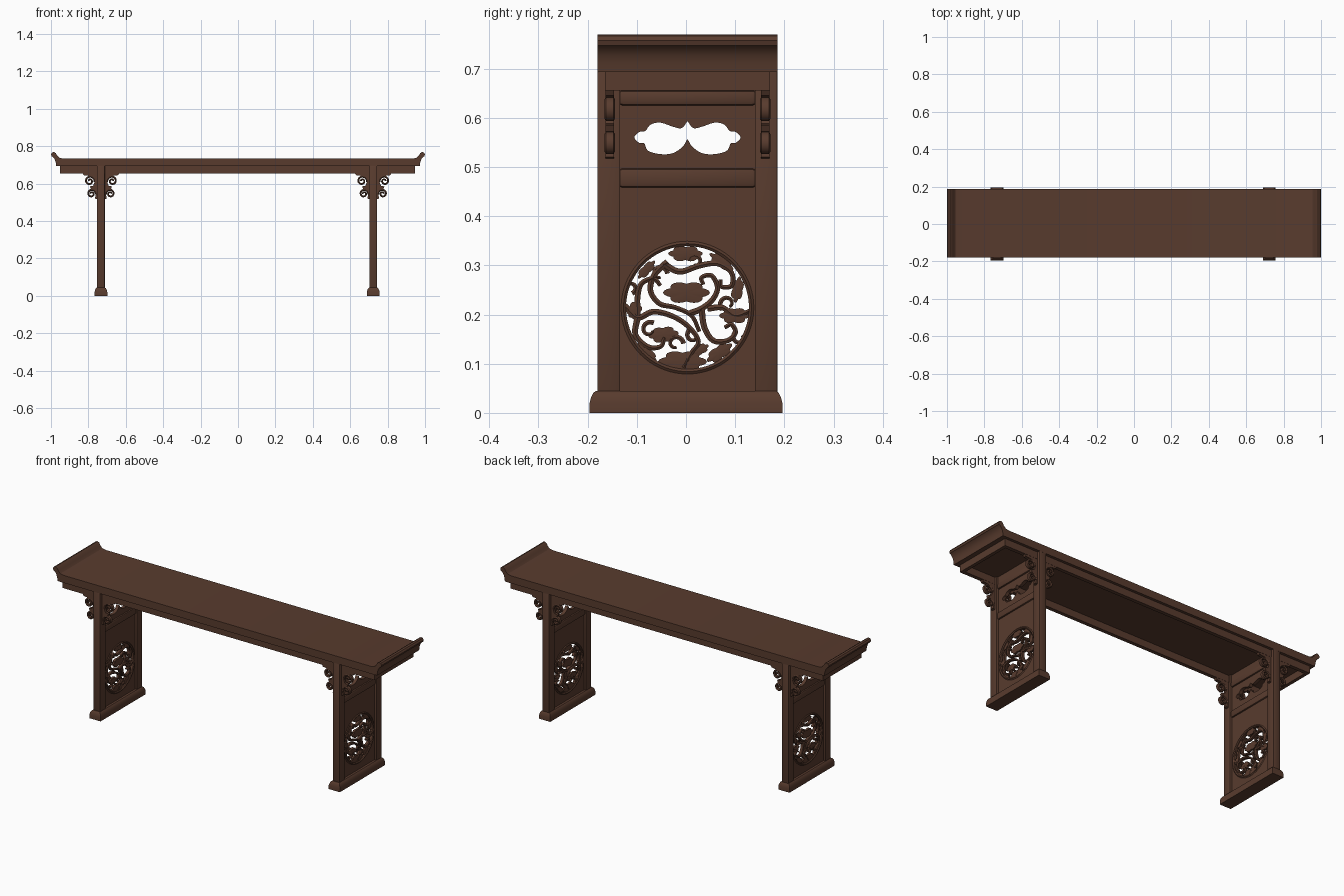
import bpy, bmesh, math
from mathutils import Vector

if "Cube" in bpy.data.objects:
    bpy.data.objects.remove(bpy.data.objects["Cube"])

wood = bpy.data.materials.new("dark_brown_wood")
wood.diffuse_color = (0.098, 0.044, 0.027, 1)
wood.use_nodes = True
wood.node_tree.nodes["Principled BSDF"].inputs["Base Color"].default_value = wood.diffuse_color
Y0 = 0.003                                   # the table sits slightly off the feet centre
H = math.pi / 2
FRONT, SIDE = (H, 0, 0), (H, 0, H)           # drawing planes: x-z and y-z


def link(name, bm, rot=(0, 0, 0), loc=(0, 0, 0)):
    bmesh.ops.remove_doubles(bm, verts=bm.verts, dist=1e-5)
    bmesh.ops.recalc_face_normals(bm, faces=bm.faces)
    me = bpy.data.meshes.new(name)
    bm.to_mesh(me)
    bm.free()
    me.materials.clear()
    me.materials.append(wood)
    ob = bpy.data.objects.new(name, me)
    ob.rotation_euler, ob.location = rot, loc
    bpy.context.collection.objects.link(ob)
    return ob


def box(name, lo, hi, bevel=0.0):
    bm = bmesh.new()
    bmesh.ops.create_cube(bm, size=1)
    for v in bm.verts:
        v.co = Vector([(a + b) / 2 + c * (b - a) for a, b, c in zip(lo, hi, v.co)])
    if bevel:
        bmesh.ops.bevel(bm, geom=bm.edges[:], offset=bevel, segments=2, profile=0.5, affect='EDGES')
    return link(name, bm)


def plate(name, outlines, half, rot, loc):
    """Flat board from outlines (later ones are holes), extruded both ways."""
    cu = bpy.data.curves.new(name, 'CURVE')
    cu.dimensions, cu.fill_mode, cu.extrude = '2D', 'BOTH', half
    for pts in outlines:
        sp = cu.splines.new('POLY')
        sp.points.add(len(pts) - 1)
        for p, (u, v) in zip(sp.points, pts):
            p.co = (u, v, 0, 1)
        sp.use_cyclic_u = True
    tmp = bpy.data.objects.new("tmp", cu)
    bpy.context.collection.objects.link(tmp)
    me = bpy.data.meshes.new_from_object(tmp.evaluated_get(bpy.context.evaluated_depsgraph_get()))
    bm = bmesh.new()
    bm.from_mesh(me)
    bpy.data.objects.remove(tmp)
    return link(name, bm, rot, loc)


def smooth(pts, n=6):
    """Catmull-Rom through the points."""
    p = [Vector(q) for q in pts]
    p = [2 * p[0] - p[1]] + p + [2 * p[-1] - p[-2]]
    out = []
    for i in range(1, len(p) - 2):
        a, b, c, d = p[i - 1:i + 3]
        for k in range(n):
            t = k / n
            out.append(0.5 * (2 * b + (c - a) * t + (2 * a - 5 * b + 4 * c - d) * t * t
                              + (3 * b - a - 3 * c + d) * t ** 3))
    return out + [p[-2]]


def spiral(cx, cy, r0, r1, a0, sweep, n=30):
    return [Vector((cx + (r0 + (r1 - r0) * i / n) * math.cos(a0 + sweep * i / n),
                    cy + (r0 + (r1 - r0) * i / n) * math.sin(a0 + sweep * i / n))) for i in range(n + 1)]


def ribbon(bm, pts, w0, w1, d):
    """Carved strip with a ridged face and tapering width."""
    rows, last = [], len(pts) - 1
    for i, p in enumerate(pts):
        t = (pts[min(i + 1, last)] - pts[max(i - 1, 0)]).normalized()
        nrm = Vector((-t.y, t.x)) * (w0 + (w1 - w0) * i / last)
        rows.append([bm.verts.new((p.x + nrm.x * s, p.y + nrm.y * s, z * d)) for s, z in
                     ((-1, -.7), (0, -1), (1, -.7), (1, .7), (0, 1), (-1, .7))])
    for a, b in zip(rows, rows[1:]):
        for k in range(6):
            bm.faces.new((a[k], a[k - 1], b[k - 1], b[k]))
    bm.faces.new(rows[0])
    bm.faces.new(rows[-1])


def leaf(bm, cx, cy, rx, ry, rot, d):
    """Lobed leaf with a domed face."""
    n, edge = 36, []
    for i in range(n):
        a = 2 * math.pi * i / n
        r = 0.8 + 0.22 * abs(math.sin(3 * a + H))
        u, v = rx * r * math.cos(a), ry * r * math.sin(a)
        x, y = cx + u * math.cos(rot) - v * math.sin(rot), cy + u * math.sin(rot) + v * math.cos(rot)
        edge.append([bm.verts.new((x, y, z)) for z in (-.7 * d, .7 * d)])
    mid = [bm.verts.new((cx, cy, z)) for z in (-d, d)]
    for a, b in zip(edge, edge[1:] + edge[:1]):
        bm.faces.new((a[0], b[0], b[1], a[1]))
        bm.faces.new((mid[0], a[0], b[0]))
        bm.faces.new((mid[1], a[1], b[1]))


# table top with upturned rolled ends
end = [(.935, .734), (.955, .738), (.967, .750), (.974, .763), (.984, .769), (.994, .766), (1, .757),
       (.997, .747), (.987, .740), (.979, .728), (.974, .712), (.972, .693)]
plate("table_top", [end + [(-x, z) for x, z in reversed(end)]], .183, FRONT, (0, Y0, 0))

# apron: long boards and end boards
for s, n in ((-1, "front"), (1, "back")):
    y = Y0 + s * .158
    box(n + "_apron", (-.953, y - .010, .655), (.947, y + .010, .694))
for x, n in ((-.953, "left"), (.929, "right")):
    box(n + "_end_apron", (x, Y0 - .15, .655), (x + .018, Y0 + .15, .694))

# outlines used on both leg frames
half = smooth([(0, .593), (.012, .579), (.03, .582), (.055, .590), (.075, .586), (.086, .573), (.098, .571),
               (.108, .560), (.098, .549), (.088, .548), (.08, .533), (.055, .526), (.03, .528),
               (.01, .541), (0, .557)])
cloud = [(p.x, p.y) for p in half] + [(-p.x, p.y) for p in reversed(half[1:-1])]
CZ, PX = .214, 1 / 492                        # roundel centre height, drawing unit
circle = [(.131 * math.cos(a * math.pi / 36), CZ + .131 * math.sin(a * math.pi / 36)) for a in range(72)]

# roundel stems, leaves and tendrils, in drawing units from the roundel centre
stems = [[(-63, 2), (-50, -10), (-34, -4), (-14, -9), (2, -20), (11, -34), (4, -45), (-4, -60)],
         [(-20, 46), (-33, 33), (-37, 17), (-28, 4), (-12, 0), (4, -8), (12, -24)],
         [(-24, 44), (-8, 36), (12, 42), (30, 44), (44, 35), (44, 22), (34, 21), (33, 28)],
         [(2, -6), (14, -1), (25, 8), (30, 20), (24, 32), (14, 30), (16, 23)],
         [(14, -1), (17, -20), (26, -33), (40, -33), (48, -25), (44, -17), (37, -20)],
         [(-50, -10), (-52, -27), (-40, -39), (-27, -39), (-23, -30)],
         [(-50, -8), (-50, 10), (-46, 24), (-34, 29), (-27, 22)],
         [(20, -1), (35, 0), (48, -8), (65, -2)]]
leaves = [(-2, 54, 17, 8, 0), (-1, 15, 23, 11, 0), (-24, -27, 15, 8, .1), (47, -8, 15, 8, 0),
          (-5, -54, 24, 11, 0), (34, 46, 14, 6, -.6), (32, -45, 15, 7, .6), (-53, -2, 9, 7, 1),
          (-40, -45, 13, 5, -.8), (50, 18, 13, 6, 1.4), (-41, 38, 12, 5, .8), (13, -42, 9, 5, .5)]
curls = [(-28, 34, 8, 0, 5), (8, 46, 7, 3, -5), (-38, -22, 8, 1, 5), (6, -28, 7, 2, 4.5),
         (40, 4, 8, 4, -5), (-12, -36, 8, 0, 5), (52, -30, 7, 2, 5), (-57, 20, 6, 5, 4.5)]

for lx, side in ((-.733, "left"), (.723, "right")):
    # stepped, rounded foot
    bm = bmesh.new()
    rings = []
    for z, i in ((0, 0), (.020, 0), (.032, .003), (.040, .007), (.044, .012)):
        rings.append([bm.verts.new((lx + sx * (.034 - i), sy * (.196 - i), z))
                      for sx, sy in ((-1, -1), (1, -1), (1, 1), (-1, 1))])
    for a, b in zip(rings, rings[1:]):
        for k in range(4):
            bm.faces.new((a[k - 1], a[k], b[k], b[k - 1]))
    bm.faces.new(rings[0])
    bm.faces.new(rings[-1])
    link(side + "_foot", bm)

    # posts and rails
    for s, n in ((-1, "front"), (1, "back")):
        y = Y0 + s * .160
        box(f"{side}_{n}_post", (lx - .021, y - .023, .04), (lx + .021, y + .023, .694), .002)
    for z0, z1, n in ((.625, .656, "upper"), (.458, .497, "middle")):
        box(f"{side}_{n}_rail", (lx - .017, Y0 - .14, z0), (lx + .017, Y0 + .14, z1), .008)
    box(side + "_top_bearer", (lx - .012, Y0 - .14, .65), (lx + .012, Y0 + .14, .694))

    # pierced panels
    plate(side + "_upper_panel", [[(-.139, .49), (.139, .49), (.139, .63), (-.139, .63)], cloud],
          .009, SIDE, (lx, Y0, 0))
    plate(side + "_lower_panel", [[(-.139, .04), (.139, .04), (.139, .47), (-.139, .47)], circle],
          .009, SIDE, (lx, Y0, 0))

    # raised ring round the opening
    bm = bmesh.new()
    ribbon(bm, spiral(0, CZ, .130, .130, 0, 2 * math.pi, 72), .005, .005, .013)
    link(side + "_roundel_ring", bm, SIDE, (lx, Y0, 0))

    # carved vine scrollwork
    bm = bmesh.new()
    for st in stems:
        ribbon(bm, smooth([(u * PX, CZ + v * PX) for u, v in st]), .0065, .004, .010)
    for u, v, rx, ry, rot in leaves:
        leaf(bm, u * PX, CZ + v * PX, rx * PX, ry * PX, rot, .009)
    for u, v, r, a, sw in curls:
        ribbon(bm, spiral(u * PX, CZ + v * PX, r * PX, r * PX * .45, a, sw, 16), .005, .003, .008)
    link(side + "_roundel_carving", bm, SIDE, (lx, Y0, 0))

    # scrolled spandrels on both sides of each post
    for s, n in ((-1, "front"), (1, "back")):
        for d, m in ((-1, "left"), (1, "right")):
            name, loc = f"{side}_{n}_{m}_spandrel", (lx + d * .020, Y0 + s * .158, 0)
            web = [(0, .656), (.078, .656), (.072, .645), (.040, .641), (.020, .630), (.013, .610),
                   (.022, .588), (.040, .585), (.034, .572), (.012, .562), (.006, .545), (.012, .520), (0, .517)]
            plate(name + "_web", [[(d * u, v) for u, v in web]], .009, FRONT, loc)
            bm = bmesh.new()
            for cu, cv, r in ((.040, .614, .027), (.030, .546, .024)):
                pts = spiral(cu, cv, r, .005, 3.3, -9.6, 44)
                ribbon(bm, [Vector((d * p.x, p.y)) for p in pts], .0055, .0045, .0108)
            link(name + "_scrolls", bm, FRONT, loc)

# soft curved faces, crisp edges
bpy.ops.object.select_all(action='SELECT')
bpy.context.view_layer.objects.active = bpy.context.collection.objects[0]
bpy.ops.object.shade_smooth_by_angle(angle=math.radians(32))
